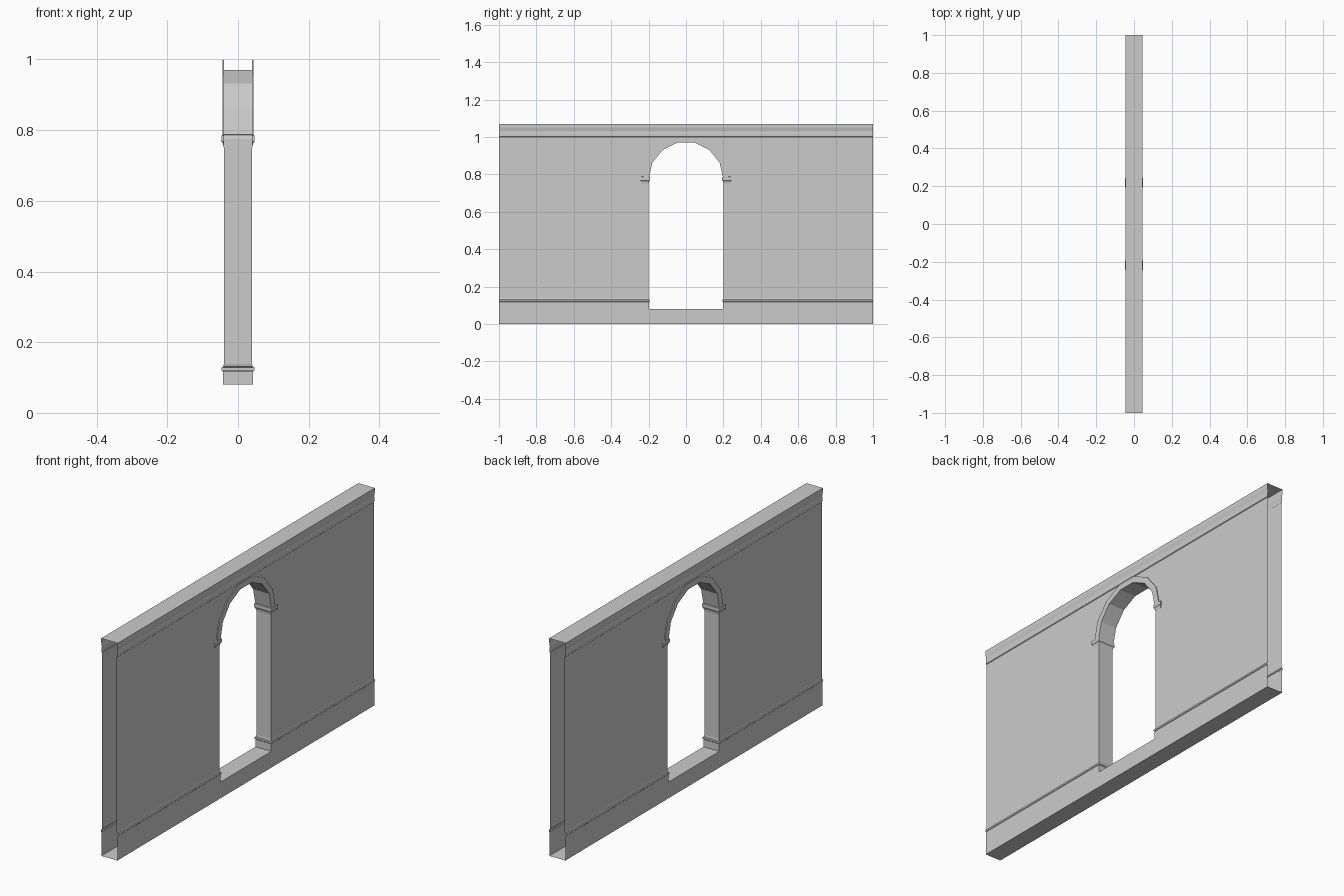
import bpy, bmesh, math

if "Cube" in bpy.data.objects:
    bpy.data.objects.remove(bpy.data.objects["Cube"])

T = 0.04        # half thickness of the wall
W = 0.2         # half width of the opening
SILL = 0.08     # threshold height
SPRING = 0.775  # height where the arch starts
CORN = 1.0      # underside of the cornice


def make(name, faces):
    """Object from quarter-model faces, mirrored across x and y."""
    bm = bmesh.new()
    for f in faces:
        bm.faces.new([bm.verts.new(p) for p in f])
    bmesh.ops.remove_doubles(bm, verts=bm.verts, dist=1e-5)
    me = bpy.data.meshes.new(name)
    bm.to_mesh(me)
    bm.free()
    ob = bpy.data.objects.new(name, me)
    bpy.context.collection.objects.link(ob)
    m = ob.modifiers.new("mirror", 'MIRROR')
    m.use_axis = (True, True, False)
    m.merge_threshold = 1e-4
    return ob


def loft(rows):
    """Quads between consecutive rows of points."""
    return [(a[i], a[i + 1], b[i + 1], b[i])
            for a, b in zip(rows, rows[1:]) for i in range(len(a) - 1)]


def sweep(profile, plan):
    """Sweep an (offset, z) profile along a plan path depending on the offset."""
    return loft([[(x, y, z) for x, y in plan(o)] for o, z in profile])


def jamb_plan(o):
    return [(0, W - o), (T + o, W - o), (T + o, 1)]


def straight_plan(o):
    return [(T + o, 0), (T + o, 1)]


def impost_plan(o):
    return [(0, W - o), (T + o, W - o), (T + o, 0.237 + o), (T, 0.237 + o)]


def arc(x, r):
    """Half of a seven-sided arch, from the crown to the springing."""
    angs = [math.pi / 14 * k for k in (1, 3, 5, 7)]
    pts = [(x, r * math.sin(a), SPRING + r * math.cos(a)) for a in angs]
    return [(x, 0, pts[0][2])] + pts


# plinth below the threshold, with floor and underside
P = T + 0.003
make("plinth", sweep([(0.003, 0), (0.003, SILL)], straight_plan) + [
    [(0, 0, SILL), (P, 0, SILL), (P, W, SILL), (0, W, SILL)],
    [(0, 0, 0), (0, 1, 0), (P, 1, 0), (P, 0, 0)]])

# baseboard that wraps into the opening
make("baseboard", sweep([(0.003, SILL), (0.003, 0.117), (0.006, 0.12),
                         (0.006, 0.128), (0.002, 0.131), (0, 0.138)], jamb_plan))

# plain wall and jambs, then the panel around the arch
panel = arc(T, W) + [(T, 1, SPRING), (T, 1, CORN), (T, 0, CORN)]
make("wall", sweep([(0, 0.138), (0, SPRING)], jamb_plan) + [panel])

# arch soffit with raised face trim
section = [(0, W), (0.044, W), (0.044, 0.23), (T, 0.23)]
make("arch_trim", loft([arc(x, r) for x, r in section]))

# impost blocks at the springing
make("impost", sweep([(0, 0.75), (0.003, 0.763), (0.007, 0.768),
                      (0.007, 0.785), (0, 0.788)], impost_plan))

# cornice and top cap
make("cornice", sweep([(0, CORN), (0.003, 1.003), (0.003, 1.02), (0.001, 1.03),
                       (0.005, 1.05), (0.005, 1.07)], straight_plan) + [
    [(0, 0, 1.07), (0.045, 0, 1.07), (0.045, 1, 1.07), (0, 1, 1.07)]])
